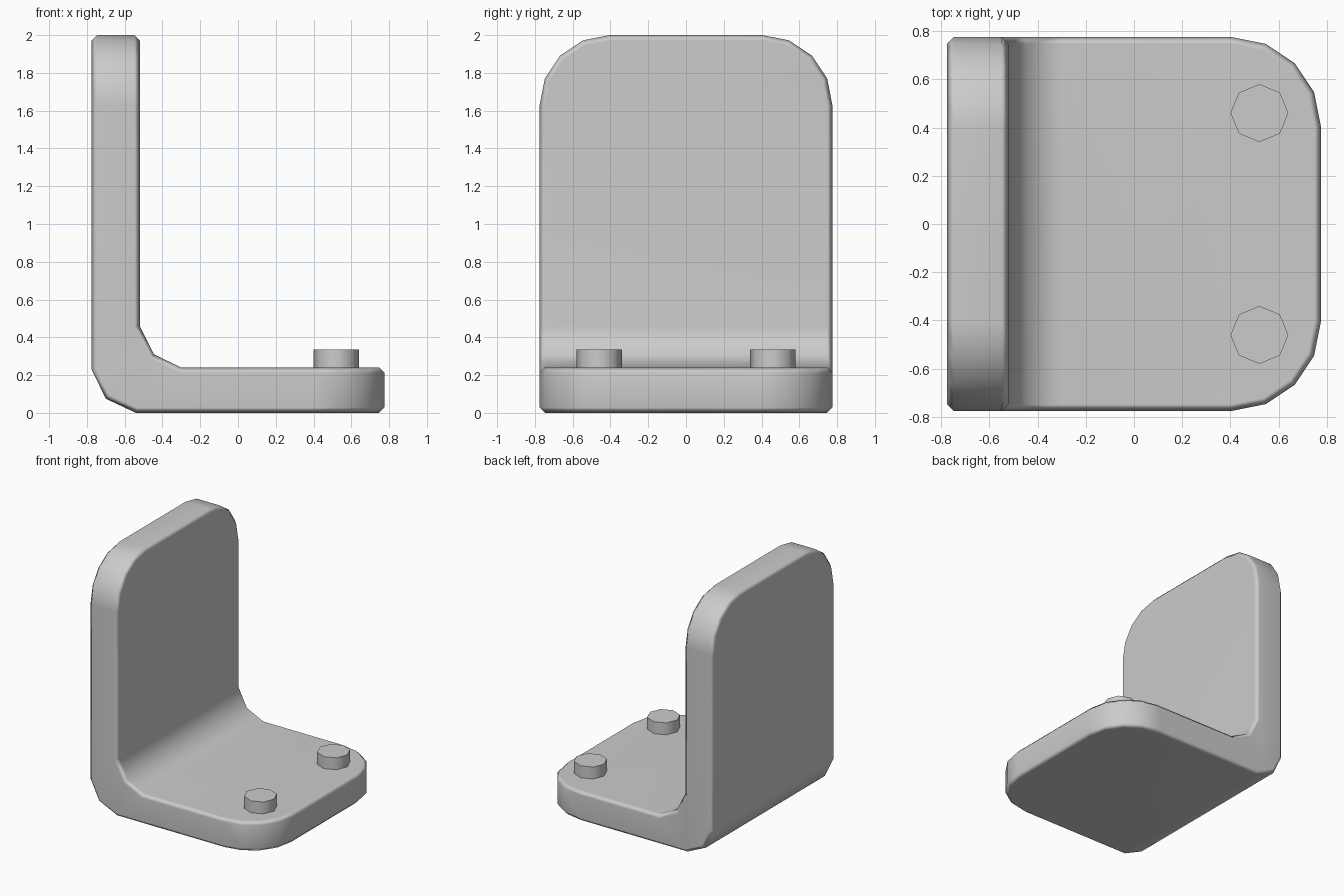
import bpy
import bmesh
import math

if "Cube" in bpy.data.objects:
    bpy.data.objects.remove(bpy.data.objects["Cube"], do_unlink=True)

HALF = 0.775
grey = bpy.data.materials.new("light grey")
grey.use_nodes = True
colour = (0.6, 0.6, 0.6, 1)
grey.diffuse_color = colour
grey.node_tree.nodes["Principled BSDF"].inputs["Base Color"].default_value = colour


def finish(bm, name, angle):
    """Turn a bmesh into a shaded object with the grey material."""
    bmesh.ops.recalc_face_normals(bm, faces=bm.faces)
    mesh = bpy.data.meshes.new(name)
    bm.to_mesh(mesh)
    bm.free()
    mesh.materials.append(grey)
    obj = bpy.data.objects.new(name, mesh)
    bpy.context.collection.objects.link(obj)
    bpy.ops.object.select_all(action="DESELECT")
    obj.select_set(True)
    bpy.context.view_layer.objects.active = obj
    bpy.ops.object.shade_smooth_by_angle(angle=math.radians(angle))
    return obj


# Angle bracket: L profile with faceted heel and fillet, extruded across y
profile = [(-HALF, 2), (-HALF, 0.23), (-0.70, 0.075), (-0.54, 0),
           (HALF, 0), (HALF, 0.24), (-0.30, 0.24), (-0.445, 0.31),
           (-0.52, 0.46), (-0.52, 2)]
bm = bmesh.new()
side = bm.faces.new([bm.verts.new((x, -HALF, z)) for x, z in profile])
extruded = bmesh.ops.extrude_face_region(bm, geom=[side])["geom"]
bmesh.ops.translate(bm, vec=(0, 2 * HALF, 0),
                    verts=[v for v in extruded if isinstance(v, bmesh.types.BMVert)])
bmesh.ops.recalc_face_normals(bm, faces=bm.faces)


def is_free_corner(edge):
    a, b = (v.co for v in edge.verts)
    return abs(a.y - b.y) < 0.01 and (min(a.x, b.x) > 0.7 or min(a.z, b.z) > 1.9)


# Large rounded corners on the free ends of both plates
bmesh.ops.bevel(bm, geom=[e for e in bm.edges if is_free_corner(e)],
                offset=0.37, offset_type="OFFSET", segments=4, profile=0.5,
                affect="EDGES")
# Narrow chamfer around all sharp rims
rims = [e for e in bm.edges if e.calc_face_angle(0) > math.radians(60)]
bmesh.ops.bevel(bm, geom=rims, offset=0.028, offset_type="OFFSET", segments=1,
                profile=0.5, affect="EDGES")
bracket = finish(bm, "angle_bracket", 60)
weighted = bracket.modifiers.new("face_weighted_shading", "WEIGHTED_NORMAL")
weighted.keep_sharp = True

# Eight-sided bolt heads near the front corners of the base plate
for label, y in (("left", 0.46), ("right", -0.46)):
    bm = bmesh.new()
    bmesh.ops.create_cone(bm, cap_ends=True, segments=8, radius1=0.12,
                          radius2=0.12, depth=0.13)
    bmesh.ops.translate(bm, vec=(0.52, y, 0.27), verts=bm.verts)
    finish(bm, "bolt_head_" + label, 50)
